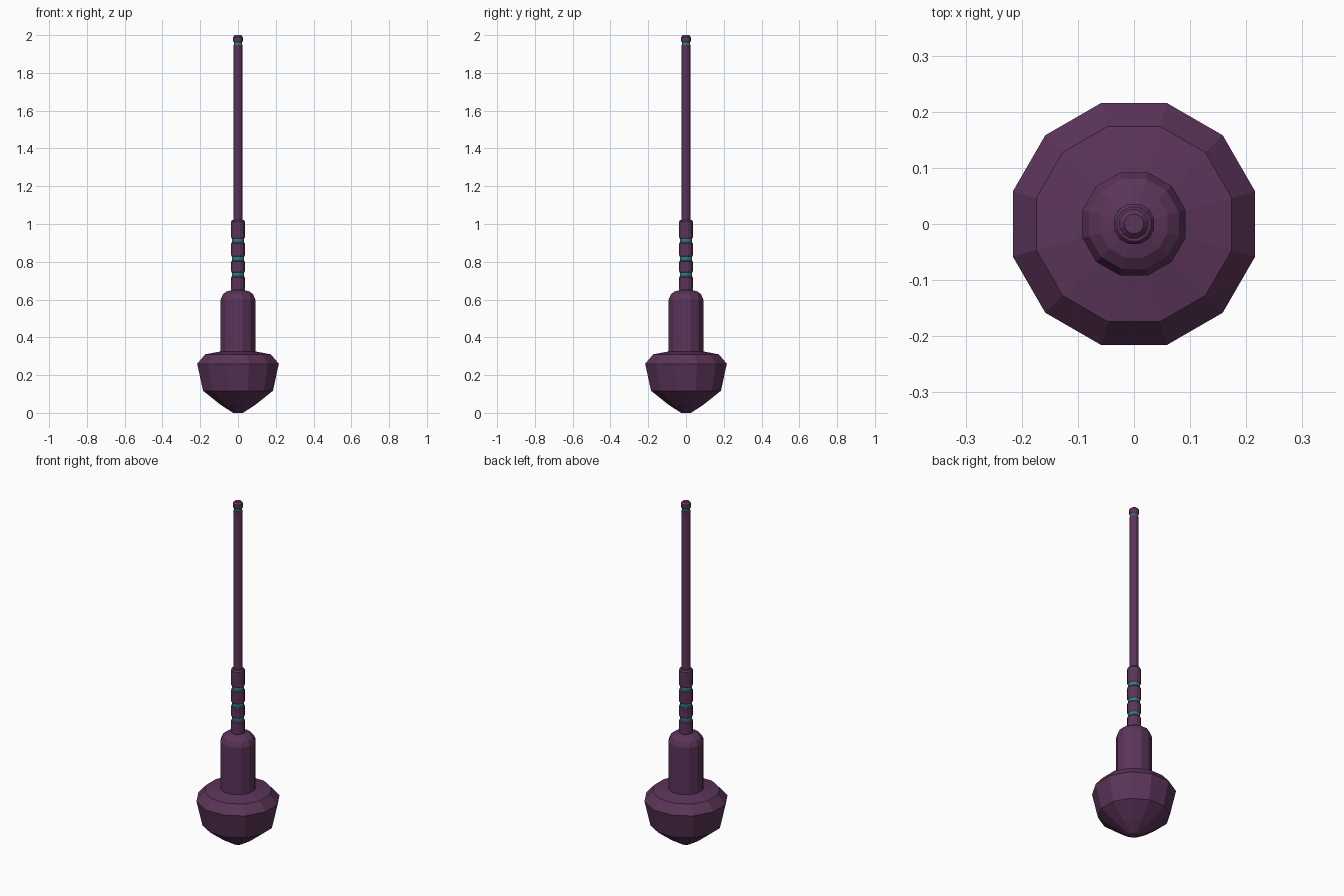
import bpy, bmesh
from math import cos, sin, pi

if "Cube" in bpy.data.objects:
    bpy.data.objects.remove(bpy.data.objects["Cube"])


def material(name, color):
    m = bpy.data.materials.new(name)
    m.diffuse_color = (*color, 1)
    m.use_nodes = True
    m.node_tree.nodes["Principled BSDF"].inputs["Base Color"].default_value = m.diffuse_color
    return m


PLUM = material("plum", (0.105, 0.035, 0.1))
TEAL = material("teal", (0.02, 0.23, 0.23))


def turned(name, profile, mat, sides=12):
    """Revolve (apothem, z) pairs into a flat-faced closed solid."""
    bm = bmesh.new()
    rings = []
    for a, z in profile:
        r = a / cos(pi / sides)
        rings.append([bm.verts.new((r * cos((k + .5) * 2 * pi / sides),
                                    r * sin((k + .5) * 2 * pi / sides), z))
                      for k in range(sides)])
    for lo, hi in zip(rings, rings[1:]):
        for k in range(sides):
            n = (k + 1) % sides
            bm.faces.new((lo[k], lo[n], hi[n], hi[k]))
    bm.faces.new(rings[0][::-1])
    bm.faces.new(rings[-1])
    me = bpy.data.meshes.new(name)
    bm.to_mesh(me)
    bm.free()
    me.materials.append(mat)
    ob = bpy.data.objects.new(name, me)
    bpy.context.collection.objects.link(ob)
    return ob


# Heavy bulb, neck and its rounded shoulder
turned("bulb", [(0.026, 0), (0.095, 0.045), (0.185, 0.117), (0.216, 0.26),
                (0.174, 0.31), (0.093, 0.325)], PLUM)
turned("neck", [(0.092, 0.32), (0.092, 0.6), (0.08, 0.628),
                (0.06, 0.643), (0.033, 0.65)], PLUM)

# Sleeve segments separated by recessed teal bands
bands = [0.733, 0.817, 0.913]
edges = [0.645] + bands + [1.022]
for i, (lo, hi) in enumerate(zip(edges, edges[1:])):
    z0 = lo + (0.008 if i else 0)
    z1 = hi - (0.008 if i < 3 else 0)
    turned(f"sleeve_{i + 1}", [(0.031, z0), (0.036, z0 + 0.008),
                               (0.036, z1 - 0.008), (0.03, z1)], PLUM)
for i, z in enumerate(bands):
    turned(f"band_{i + 1}", [(0.031, z - 0.009), (0.031, z + 0.009)], TEAL)

# Thin rod, tip band and tip cap
turned("rod", [(0.023, 1.015), (0.023, 1.948)], PLUM)
turned("tip_band", [(0.021, 1.946), (0.021, 1.962)], TEAL)
turned("tip_cap", [(0.021, 1.96), (0.026, 1.968), (0.026, 1.99),
                   (0.017, 2.0)], PLUM)
